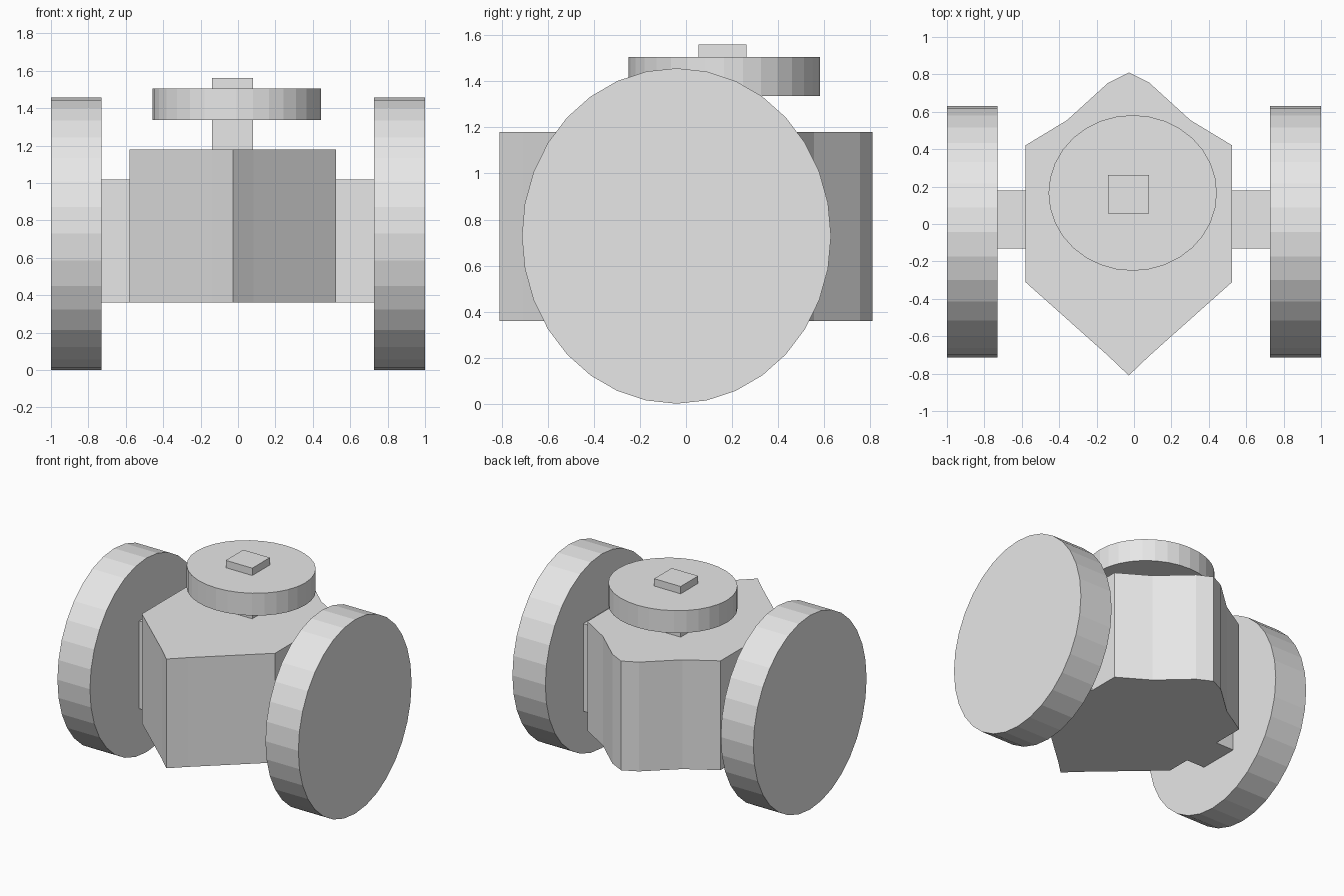
import bpy
import bmesh
from mathutils import Matrix, Vector
from math import pi

default = bpy.data.objects.get("Cube")
if default:
    bpy.data.objects.remove(default, do_unlink=True)

# One plain grey for everything
grey = bpy.data.materials.new("plain_grey")
grey.use_nodes = True
grey.diffuse_color = (0.8, 0.8, 0.8, 1)
grey.node_tree.nodes["Principled BSDF"].inputs["Base Color"].default_value = (0.8, 0.8, 0.8, 1)


def finish(name, bm):
    bmesh.ops.recalc_face_normals(bm, faces=bm.faces)
    mesh = bpy.data.meshes.new(name)
    bm.to_mesh(mesh)
    bm.free()
    mesh.materials.append(grey)
    obj = bpy.data.objects.new(name, mesh)
    bpy.context.collection.objects.link(obj)
    return obj


def fit(bm, low, high):
    """Stretch a unit shape centred on the origin to fill the given bounds."""
    low, high = Vector(low), Vector(high)
    bm.transform(Matrix.Translation((low + high) / 2) @ Matrix.Diagonal(high - low).to_4x4())


def box(name, low, high):
    bm = bmesh.new()
    bmesh.ops.create_cube(bm, size=1)
    fit(bm, low, high)
    return finish(name, bm)


def disc(name, low, high, along_x=False):
    bm = bmesh.new()
    bmesh.ops.create_cone(bm, cap_ends=True, segments=32, radius1=0.5, radius2=0.5, depth=1)
    if along_x:
        bm.transform(Matrix.Rotation(pi / 2, 4, "Y"))
    fit(bm, low, high)
    return finish(name, bm)


# Pointed body: half outline mirrored about its centre line, then extruded up
centre = -0.028
half = [(0.11, -0.705), (0.553, -0.31), (0.553, 0.42), (0.33, 0.555), (0.11, 0.755)]
outline = [(0, -0.81)] + half + [(0, 0.81)] + [(-x, y) for x, y in reversed(half)]
bm = bmesh.new()
base = bm.faces.new([bm.verts.new((centre + x, y, 0.36)) for x, y in outline])
top = bmesh.ops.extrude_face_region(bm, geom=[base], use_keep_orig=True)
bmesh.ops.translate(bm, vec=(0, 0, 0.82),
                    verts=[v for v in top["geom"] if isinstance(v, bmesh.types.BMVert)])
finish("body", bm)

# Wheels and the square axle stubs that carry them
for side, inner, hub, outer in (("right", -0.57, -0.73, -1), ("left", 0.51, 0.727, 1)):
    box(side + "_axle", (min(inner, hub), -0.13, 0.36), (max(inner, hub), 0.18, 1.018))
    disc(side + "_wheel", (min(hub, outer), -0.713, 0), (max(hub, outer), 0.63, 1.457), True)

# Square post through the round top plate
box("post", (-0.14, 0.055, 1.17), (0.08, 0.263, 1.56))
disc("top_plate", (-0.457, -0.25, 1.337), (0.443, 0.582, 1.505))
